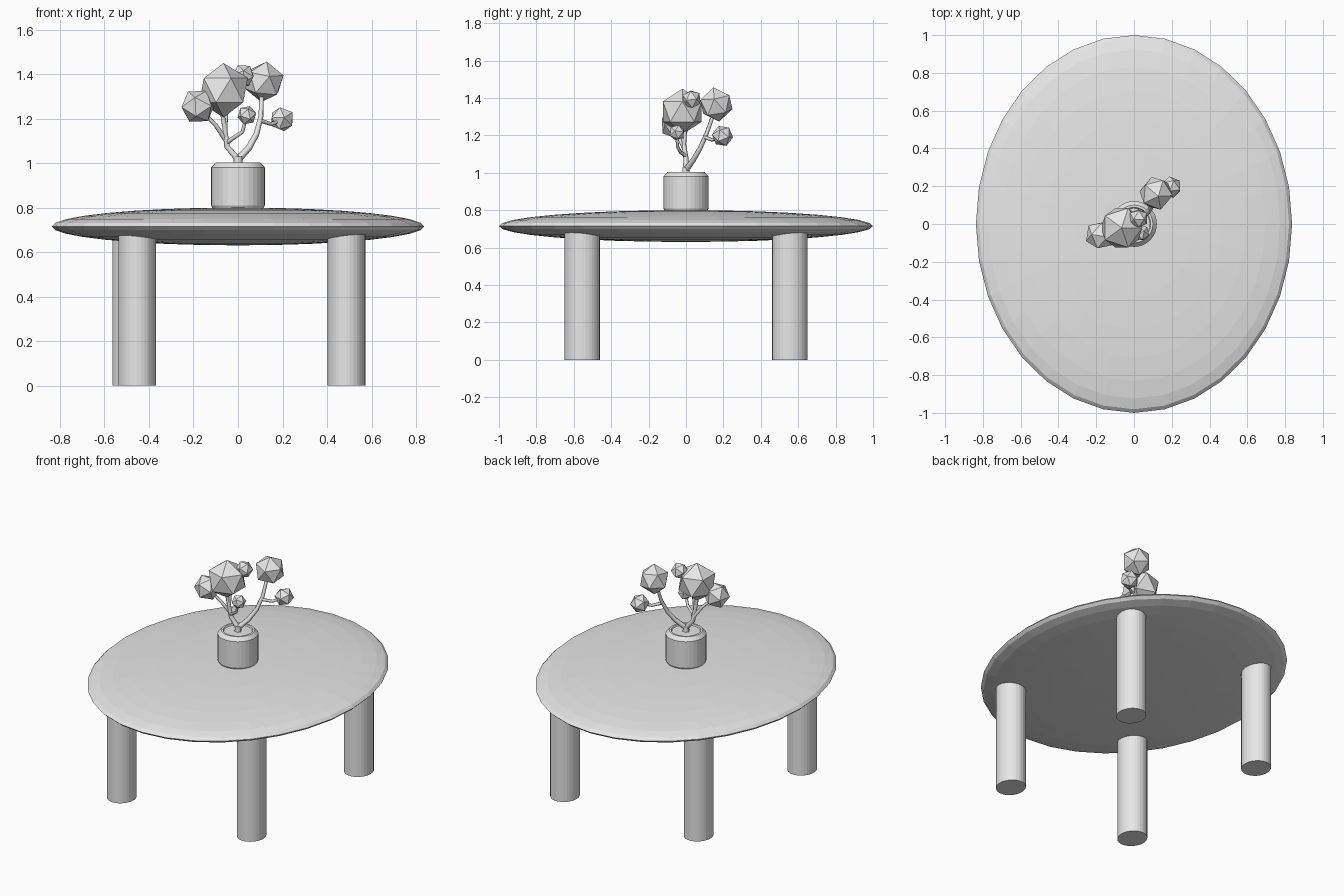
import bpy
import bmesh
from math import radians
from mathutils import Matrix, Vector

if "Cube" in bpy.data.objects:
    bpy.data.objects.remove(bpy.data.objects["Cube"], do_unlink=True)

# One plain grey for everything
GREY = (0.8, 0.8, 0.8, 1)
grey = bpy.data.materials.new("plain_grey")
grey.use_nodes = True
grey.diffuse_color = GREY
grey.node_tree.nodes["Principled BSDF"].inputs["Base Color"].default_value = GREY


def add_object(name, data):
    data.materials.append(grey)
    obj = bpy.data.objects.new(name, data)
    bpy.context.collection.objects.link(obj)
    return obj


def add_mesh(name, bm):
    mesh = bpy.data.meshes.new(name)
    bm.to_mesh(mesh)
    bm.free()
    return add_object(name, mesh)


# Tabletop: a flattened oval lens
bm = bmesh.new()
bmesh.ops.create_uvsphere(bm, u_segments=32, v_segments=16, radius=1)
bmesh.ops.scale(bm, vec=(0.837, 1, 0.085), verts=bm.verts)
add_mesh("tabletop", bm).location.z = 0.715

# Legs: slightly oval posts running up into the tabletop
LEG_TOP = 0.68
for name, x, y in (("front_left_leg", 0.487, -0.555), ("back_left_leg", 0.487, 0.555),
                   ("front_right_leg", -0.453, -0.555), ("back_right_leg", -0.48, 0.555)):
    bm = bmesh.new()
    bmesh.ops.create_cone(bm, cap_ends=True, segments=32, radius1=1, radius2=1, depth=LEG_TOP)
    bmesh.ops.scale(bm, vec=(0.085, 0.094, 1), verts=bm.verts)
    add_mesh(name, bm).location = (x, y, LEG_TOP / 2)

# Pot: lathed profile with chamfered rims and a shallow soil recess
profile = [(0, 0.79), (0.11, 0.79), (0.121, 0.81), (0.121, 0.98), (0.1, 1.003),
           (0.088, 1.003), (0.084, 0.995), (0, 0.995)]
bm = bmesh.new()
verts = [bm.verts.new((r, 0, z)) for r, z in profile]
edges = [bm.edges.new(pair) for pair in zip(verts, verts[1:])]
bmesh.ops.spin(bm, geom=verts + edges, cent=(0, 0, 0), axis=(0, 0, 1),
               angle=radians(360), steps=32)
bmesh.ops.remove_doubles(bm, verts=bm.verts, dist=0.0005)
bmesh.ops.recalc_face_normals(bm, faces=bm.faces)
add_mesh("pot", bm)


# Branches: tapering six-sided tubes
def add_branch(name, thick, thin, points):
    curve = bpy.data.curves.new(name, "CURVE")
    curve.dimensions = "3D"
    curve.bevel_depth = 1
    curve.bevel_resolution = 1
    curve.use_fill_caps = True
    spline = curve.splines.new("POLY")
    spline.points.add(len(points) - 1)
    for i, (point, co) in enumerate(zip(spline.points, points)):
        point.co = (*co, 1)
        point.radius = thick + (thin - thick) * i / (len(points) - 1)
    add_object(name, curve)


add_branch("trunk", 0.022, 0.02, [(0, 0, 0.99), (0, 0, 1.03)])
add_branch("right_branch", 0.016, 0.01,
           [(0, 0, 1.015), (-0.05, 0, 1.075), (-0.057, -0.01, 1.14), (-0.075, -0.015, 1.25)])
add_branch("left_branch", 0.016, 0.01,
           [(0, 0, 1.015), (0.05, 0.04, 1.07), (0.083, 0.075, 1.13),
            (0.103, 0.11, 1.21), (0.107, 0.15, 1.32)])
add_branch("right_twig", 0.011, 0.008,
           [(-0.053, 0, 1.1), (-0.1, -0.03, 1.17), (-0.16, -0.05, 1.23)])
add_branch("middle_twig", 0.01, 0.008,
           [(-0.05, 0, 1.09), (-0.025, -0.03, 1.11), (0.02, -0.045, 1.14), (0.035, -0.05, 1.2)])
add_branch("top_twig", 0.01, 0.008,
           [(-0.057, -0.01, 1.14), (-0.05, 0, 1.28), (0.022, 0.03, 1.39)])
add_branch("left_twig", 0.01, 0.008,
           [(0.1, 0.1, 1.19), (0.15, 0.14, 1.175), (0.2, 0.19, 1.195)])

# Foliage: faceted twenty-sided clumps, each turned a little differently
foliage = {
    "large_foliage": ((-0.065, -0.02, 1.327), 0.122),
    "right_foliage": ((-0.18, -0.06, 1.255), 0.08),
    "left_foliage": ((0.117, 0.162, 1.365), 0.093),
    "outer_left_foliage": ((0.198, 0.195, 1.197), 0.058),
    "top_foliage": ((0.024, 0.03, 1.393), 0.053),
    "middle_foliage": ((0.04, -0.048, 1.215), 0.044),
}
for i, (name, (centre, radius)) in enumerate(foliage.items()):
    bm = bmesh.new()
    turn = Matrix.Rotation(radians(40 * i), 4, Vector((1, 2, 3 - i)))
    bmesh.ops.create_icosphere(bm, subdivisions=1, radius=radius, matrix=turn)
    add_mesh(name, bm).location = centre
